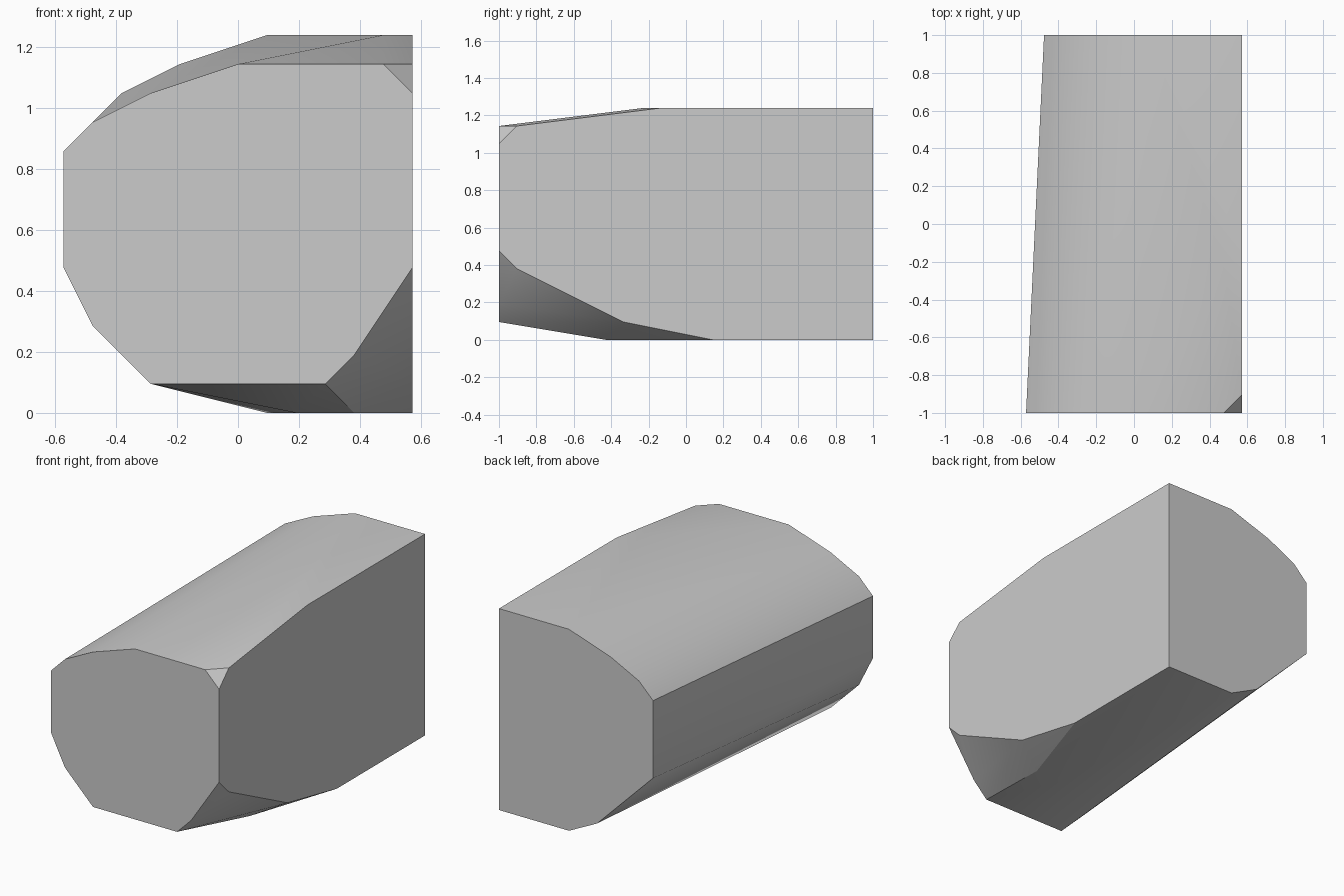
import bpy
import bmesh
from math import radians
from mathutils import Vector

default_cube = bpy.data.objects.get("Cube")
if default_cube:
    bpy.data.objects.remove(default_cube, do_unlink=True)

# The block is laid out on a regular grid, 21 steps long
LENGTH = 21
STEP = 2 / LENGTH


def grid_point(x, y, z):
    return Vector((x, y - LENGTH / 2, z)) * STEP


def make_material(name, colour):
    material = bpy.data.materials.new(name)
    material.use_nodes = True
    material.diffuse_color = colour
    shader = material.node_tree.nodes["Principled BSDF"]
    shader.inputs["Base Color"].default_value = colour
    return material


# End outlines as (x, z)
front_outline = [(0, 12), (5, 12), (6, 11), (6, 5), (4, 2), (3, 1),
                 (-3, 1), (-5, 3), (-6, 5), (-6, 9), (-5, 10), (-3, 11)]
back_outline = [(6, 13), (6, 0), (1, 0), (-1, 1), (-5, 5),
                (-5, 10), (-4, 11), (-2, 12), (1, 13)]

# Corners between the ends, as (x, y, z)
upper_corners = [(6, 1, 12), (5, 8, 13), (6, 9, 13)]
lower_corners = [(6, 1, 4), (6, 7, 1), (6, 12, 0), (4, 6, 0), (2, 6, 0)]

points = [(x, 0, z) for x, z in front_outline]
points += [(x, LENGTH, z) for x, z in back_outline]
points += upper_corners + lower_corners

# Wrap the corners in one closed skin and merge the flat areas
bm = bmesh.new()
for point in points:
    bm.verts.new(grid_point(*point))
bmesh.ops.convex_hull(bm, input=bm.verts[:])
bmesh.ops.dissolve_limit(bm, angle_limit=radians(0.5),
                         verts=bm.verts[:], edges=bm.edges[:])
bmesh.ops.recalc_face_normals(bm, faces=bm.faces[:])

mesh = bpy.data.meshes.new("rounded_block")
bm.to_mesh(mesh)
bm.free()
mesh.materials.append(make_material("plain_grey", (0.6, 0.6, 0.6, 1)))

block = bpy.data.objects.new("rounded_block", mesh)
bpy.context.collection.objects.link(block)

# Smooth the rounded sides and keep the flat ends crisp
bpy.ops.object.select_all(action="DESELECT")
block.select_set(True)
bpy.context.view_layer.objects.active = block
bpy.ops.object.shade_smooth_by_angle(angle=radians(30))
